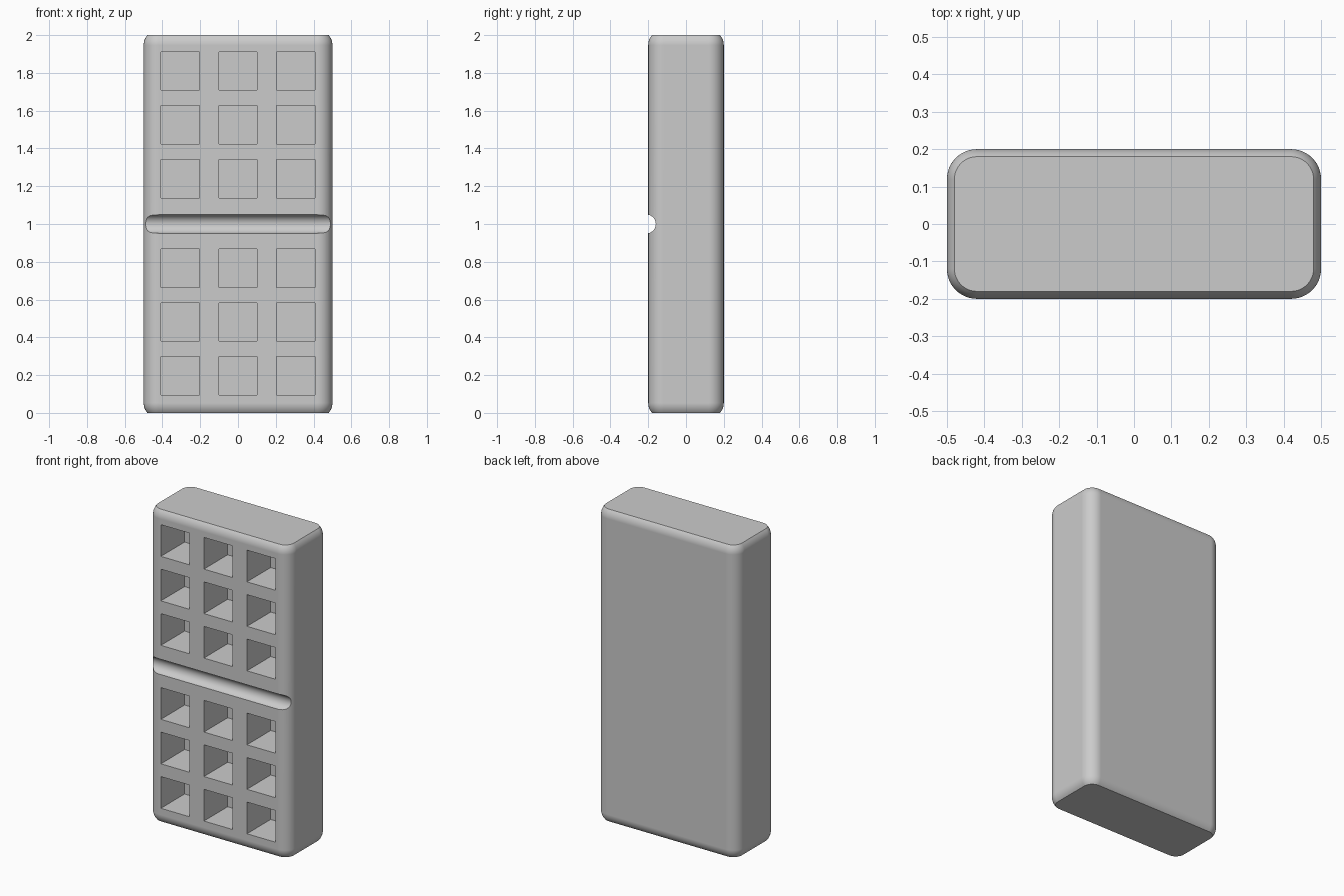
import bpy, bmesh, math
from mathutils import Matrix

if "Cube" in bpy.data.objects:
    bpy.data.objects.remove(bpy.data.objects["Cube"])

HX, HY, H, R = 0.5, 0.2, 2.0, 0.08   # half width, half depth, height, corner radius
LIP = 0.02                           # how far the rounded ends step in
SEG = 12

grey = bpy.data.materials.new("plain grey")
grey.diffuse_color = (0.6, 0.6, 0.6, 1)
grey.use_nodes = True
grey.node_tree.nodes["Principled BSDF"].inputs["Base Color"].default_value = grey.diffuse_color


def to_object(name, bm):
    bmesh.ops.recalc_face_normals(bm, faces=bm.faces)
    mesh = bpy.data.meshes.new(name)
    bm.to_mesh(mesh)
    bm.free()
    mesh.materials.append(grey)
    obj = bpy.data.objects.new(name, mesh)
    bpy.context.collection.objects.link(obj)
    return obj


def ring(bm, inset, z):
    """Rounded rectangle, shrunk evenly by inset."""
    r = R - inset
    verts = []
    for k, (sx, sy) in enumerate([(1, 1), (-1, 1), (-1, -1), (1, -1)]):
        for i in range(SEG + 1):
            a = math.pi / 2 * (k + i / SEG)
            verts.append(bm.verts.new((sx * (HX - R) + r * math.cos(a),
                                       sy * (HY - R) + r * math.sin(a), z)))
    return verts


# Block: stacked rounded outlines, with partly rounded ends cut flat
bm = bmesh.new()
end = math.acos(1 - LIP / R)
steps = 7
curve = [(R * (1 - math.cos(end * i / steps)),
          R * (math.sin(end) - math.sin(end * i / steps))) for i in range(steps + 1)]
levels = [(d, z) for d, z in reversed(curve)] + [(d, H - z) for d, z in curve]
rings = [ring(bm, d, z) for d, z in levels]
for low, high in zip(rings, rings[1:]):
    for i in range(len(low)):
        j = (i + 1) % len(low)
        bm.faces.new((low[i], low[j], high[j], high[i]))
bm.faces.new(rings[0][::-1])
bm.faces.new(rings[-1])
block = to_object("block", bm)

# Square pockets in two banks of three by three
DEPTH = 0.24
bm = bmesh.new()
for x in (-0.305, 0, 0.305):
    for dz in (0.237, 0.522, 0.807):
        for side in (-1, 1):
            z = 1.003 + side * dz
            y0, y1 = -HY - 0.1, -HY + DEPTH
            bmesh.ops.create_cube(bm, size=1, matrix=Matrix.Translation((x, (y0 + y1) / 2, z))
                                  @ Matrix.Diagonal((0.203, y1 - y0, 0.203, 1)))
pockets = to_object("pocket_cutter", bm)

# Round groove across the middle of the front
bm = bmesh.new()
bmesh.ops.create_cone(bm, cap_ends=True, segments=64, radius1=0.05, radius2=0.05, depth=1.4,
                      matrix=Matrix.Translation((0, -0.21, 1.0)) @ Matrix.Rotation(math.pi / 2, 4, 'Y'))
groove = to_object("groove_cutter", bm)

# Cut the pockets and groove, then drop the cutters
bpy.context.view_layer.objects.active = block
block.select_set(True)
for cutter in (pockets, groove):
    cutter.hide_render = True
    mod = block.modifiers.new(cutter.name, 'BOOLEAN')
    mod.operation = 'DIFFERENCE'
    mod.solver = 'EXACT'
    mod.object = cutter
    bpy.ops.object.modifier_apply(modifier=mod.name)
    bpy.data.objects.remove(cutter)

# Smooth rounded edges, crisp cuts
bpy.ops.object.shade_smooth_by_angle(angle=math.radians(30))
weighted = block.modifiers.new("flat_sides", 'WEIGHTED_NORMAL')
weighted.keep_sharp = True
